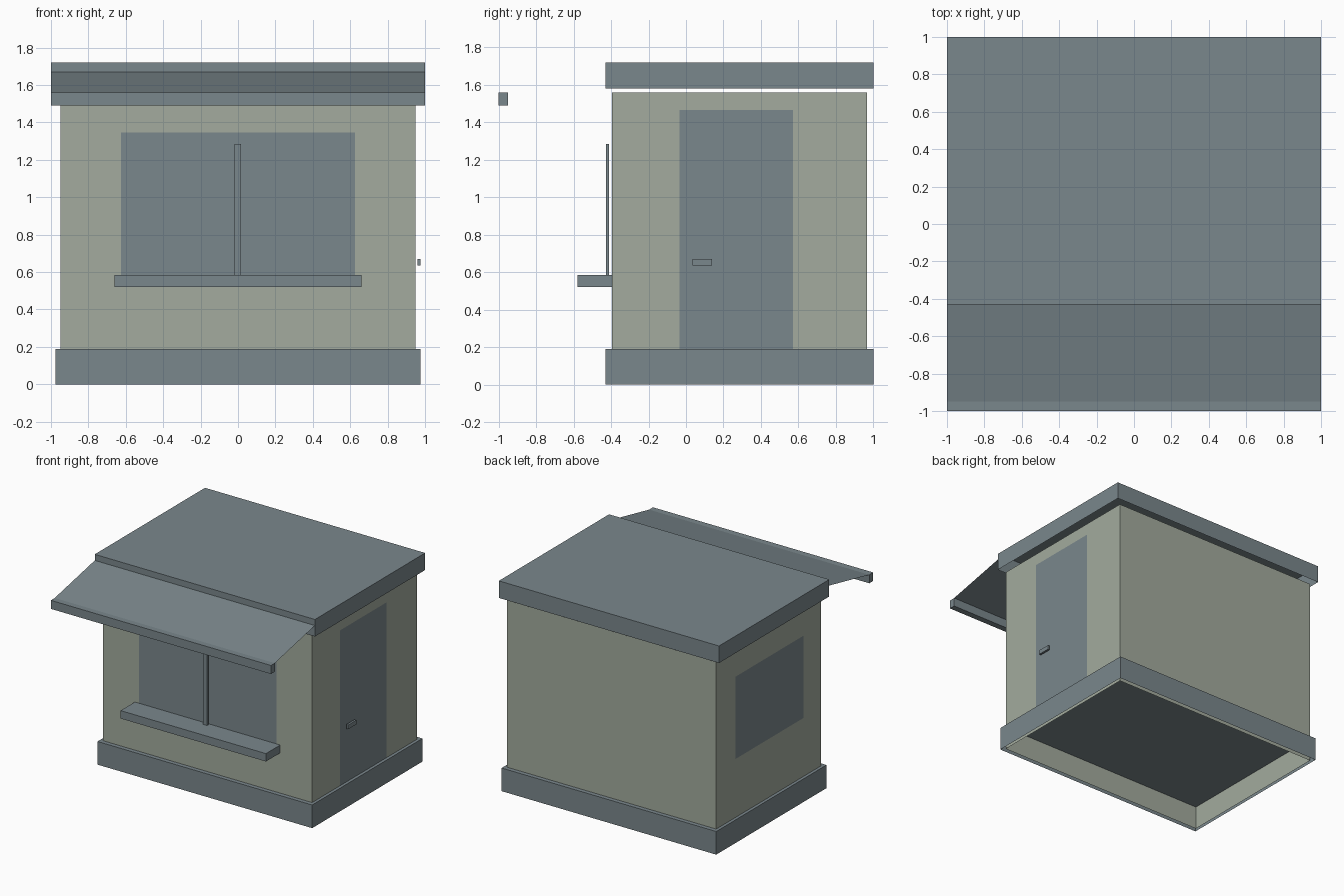
import bpy
import bmesh
from mathutils import Vector

cube = bpy.data.objects.get("Cube")
if cube:
    bpy.data.objects.remove(cube, do_unlink=True)


def material(name, rgb):
    m = bpy.data.materials.new(name)
    m.use_nodes = True
    m.diffuse_color = (*rgb, 1)
    m.node_tree.nodes["Principled BSDF"].inputs["Base Color"].default_value = (*rgb, 1)
    return m


slate = material("slate grey", (0.195, 0.242, 0.262))
sage = material("sage wall", (0.366, 0.407, 0.342))


def finish(name, bm, *mats):
    mesh = bpy.data.meshes.new(name)
    bm.to_mesh(mesh)
    bm.free()
    for m in mats:
        mesh.materials.append(m)
    obj = bpy.data.objects.new(name, mesh)
    bpy.context.collection.objects.link(obj)
    return obj


def box_bmesh(lo, hi, open_bottom=False):
    """Box between two corners, optionally a shell without its underside."""
    lo, hi = Vector(lo), Vector(hi)
    bm = bmesh.new()
    bmesh.ops.create_cube(bm, size=1)
    for v in bm.verts:
        v.co = (lo + hi) / 2 + v.co * (hi - lo)
    bm.normal_update()
    if open_bottom:
        under = [f for f in bm.faces if f.normal.z < -0.9]
        bmesh.ops.delete(bm, geom=under, context="FACES_ONLY")
    return bm


def box(name, lo, hi, open_bottom=False):
    return finish(name, box_bmesh(lo, hi, open_bottom), slate)


def paint_panel(bm, direction, axis, span, height):
    """Cut a flush rectangle into the wall facing direction and colour it."""
    direction = Vector(direction)
    for ax, cuts in ((axis, span), (2, height)):
        for c in cuts:
            co, no = Vector(), Vector()
            co[ax], no[ax] = c, 1
            faces = [f for f in bm.faces if f.normal.dot(direction) > 0.9]
            geom = set(faces)
            for f in faces:
                geom.update(f.edges, f.verts)
            bmesh.ops.bisect_plane(bm, geom=list(geom), plane_co=co, plane_no=no)
            bm.normal_update()
    for f in bm.faces:
        p = f.calc_center_median()
        if (f.normal.dot(direction) > 0.9 and span[0] < p[axis] < span[1]
                and height[0] < p.z < height[1]):
            f.material_index = 1


# Walls with flush front window, door and side window
walls = box_bmesh((-0.95, -0.395, 0), (0.95, 0.965, 1.56), open_bottom=True)
paint_panel(walls, (0, -1, 0), 0, (-0.625, 0.625), (0.55, 1.345))
paint_panel(walls, (1, 0, 0), 1, (-0.035, 0.57), (0.185, 1.465))
paint_panel(walls, (-1, 0, 0), 1, (-0.165, 0.715), (0.67, 1.345))
finish("walls", walls, sage, slate)

# Hollow plinth and roof shells
box("plinth", (-0.975, -0.43, 0), (0.975, 1, 0.19), open_bottom=True)
box("roof", (-1, -0.43, 1.58), (1, 1, 1.72), open_bottom=True)

# Thin sloping awning with its front lip
sheet = bmesh.new()
sheet.faces.new([sheet.verts.new(p) for p in (
    (-1, -0.95, 1.56), (1, -0.95, 1.56), (1, -0.43, 1.67), (-1, -0.43, 1.67))])
finish("awning", sheet, slate)
box("awning_lip", (-1, -1, 1.49), (1, -0.95, 1.56))

# Counter, window post and door handle
box("counter", (-0.66, -0.58, 0.52), (0.66, -0.395, 0.585))
box("window_post", (-0.02, -0.427, 0.585), (0.017, -0.41, 1.285))
box("door_handle", (0.96, 0.035, 0.635), (0.977, 0.14, 0.67))
